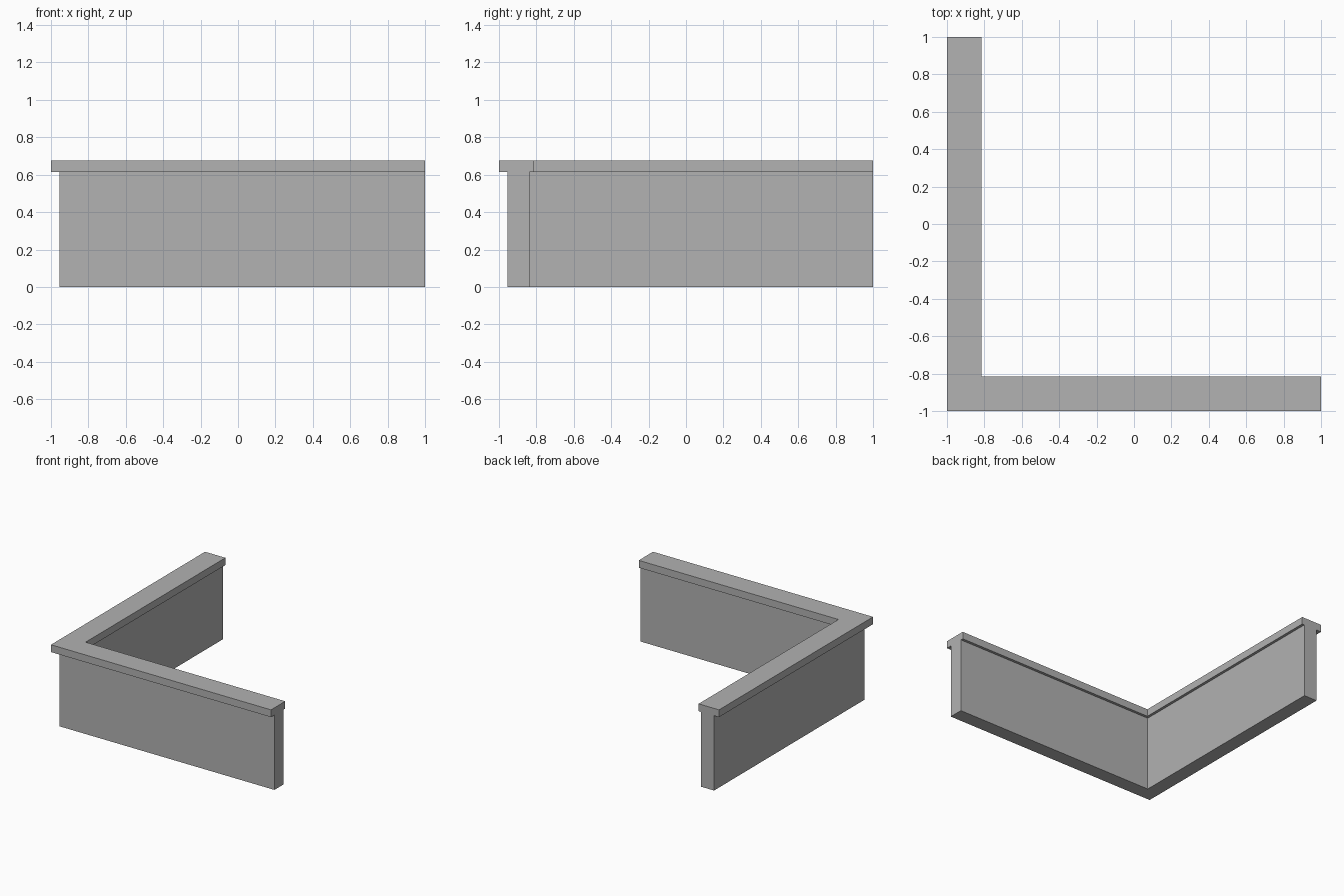
import bpy
import bmesh

cube = bpy.data.objects.get("Cube")
if cube:
    bpy.data.objects.remove(cube, do_unlink=True)

# Single plain grey
grey = bpy.data.materials.new("plain_grey")
grey.use_nodes = True
colour = (0.445, 0.445, 0.445, 1)
grey.diffuse_color = colour
grey.node_tree.nodes["Principled BSDF"].inputs["Base Color"].default_value = colour

END = 1.0  # both arms stop flush here


def corner_prism(name, outer, inner, bottom, top):
    """L-shaped plan between two offsets, extruded upwards."""
    plan = [(outer, outer), (END, outer), (END, inner),
            (inner, inner), (inner, END), (outer, END)]
    bm = bmesh.new()
    base = bm.faces.new([bm.verts.new((x, y, bottom)) for x, y in plan])
    result = bmesh.ops.extrude_face_region(bm, geom=[base], use_keep_orig=True)
    raised = [g for g in result["geom"] if isinstance(g, bmesh.types.BMVert)]
    bmesh.ops.translate(bm, verts=raised, vec=(0, 0, top - bottom))
    bmesh.ops.recalc_face_normals(bm, faces=bm.faces)
    mesh = bpy.data.meshes.new(name)
    bm.to_mesh(mesh)
    bm.free()
    mesh.materials.append(grey)
    obj = bpy.data.objects.new(name, mesh)
    bpy.context.collection.objects.link(obj)
    return obj


# Corner wall and the wider coping resting on it
corner_prism("wall", -0.955, -0.837, 0.0, 0.615)
corner_prism("coping", -1.0, -0.815, 0.615, 0.675)
